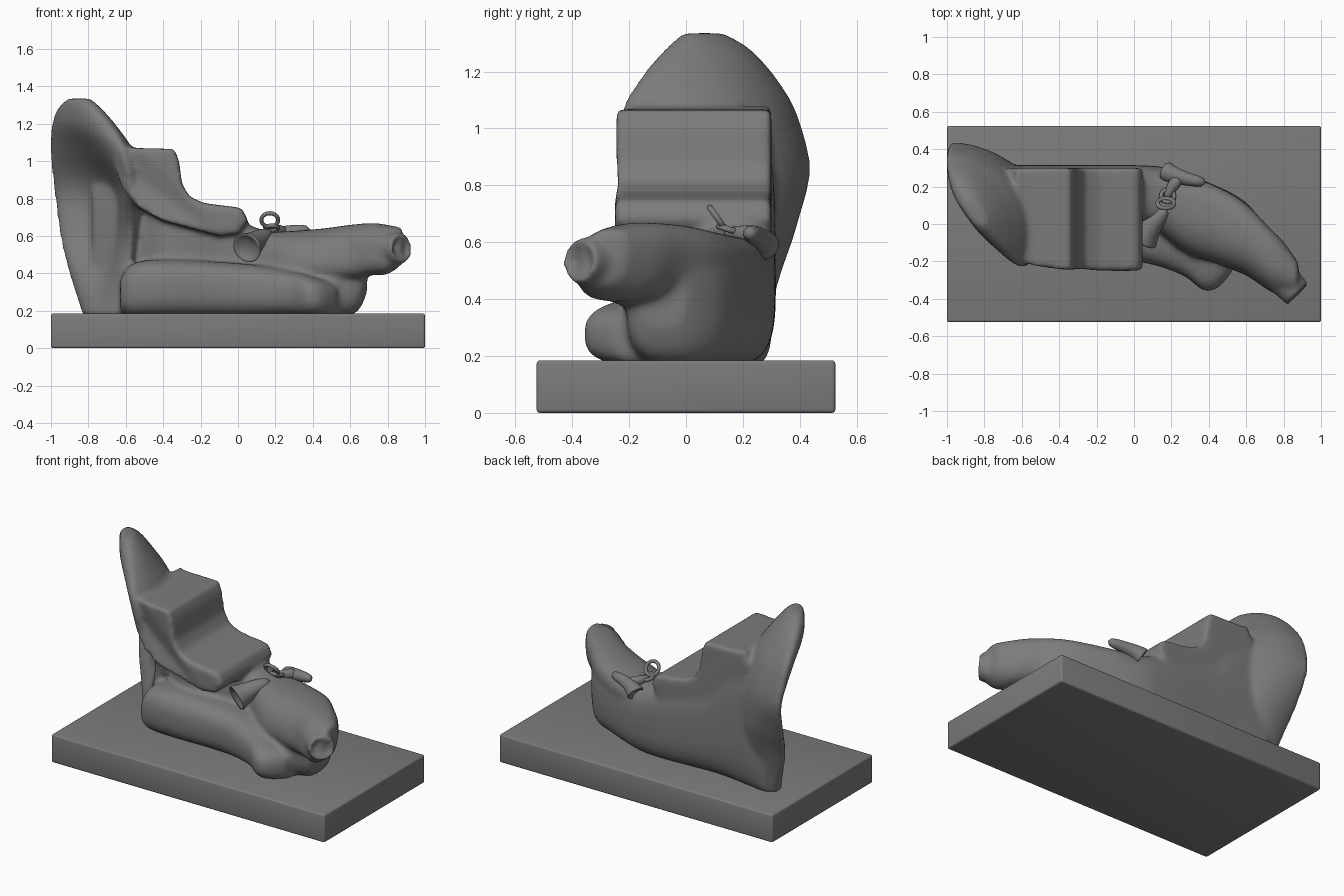
import bpy, bmesh, math
from mathutils import Vector

cube = bpy.data.objects.get("Cube")
if cube:
    bpy.data.objects.remove(cube)

GREY = (0.2, 0.2, 0.2, 1)
stone = bpy.data.materials.new("stone grey")
stone.use_nodes = True
stone.diffuse_color = GREY
stone.node_tree.nodes["Principled BSDF"].inputs["Base Color"].default_value = GREY


def make_object(name, bm):
    bmesh.ops.recalc_face_normals(bm, faces=bm.faces)
    mesh = bpy.data.meshes.new(name)
    bm.to_mesh(mesh)
    bm.free()
    mesh.materials.append(stone)
    for p in mesh.polygons:
        p.use_smooth = True
    obj = bpy.data.objects.new(name, mesh)
    bpy.context.collection.objects.link(obj)
    return obj


def flow(stations, steps=5):
    """Add smoothly interpolated stations between the given ones."""
    out = []
    last = len(stations) - 1
    for k in range(last):
        quad = [stations[min(max(k + d, 0), last)] for d in (-1, 0, 1, 2)]
        for s in range(steps):
            t = s / steps
            out.append([b + t / 2 * (c - a + t * (2 * a - 5 * b + 4 * c - d + t * (3 * (b - c) + d - a)))
                        for a, b, c, d in zip(*quad)])
    return out + [stations[-1]]


def loft(bm, rings, closed=False):
    """Bridge equal rings of points; cap the ends or close the loop."""
    vs = [[bm.verts.new(p) for p in r] for r in rings]
    n = len(vs[0])
    pairs = list(zip(vs, vs[1:]))
    if closed:
        pairs.append((vs[-1], vs[0]))
    for a, b in pairs:
        for i in range(n):
            j = (i + 1) % n
            bm.faces.new((a[i], a[j], b[j], b[i]))
    if not closed:
        bm.faces.new(vs[0])
        bm.faces.new(vs[-1])


def swell(bm, stations, power=3.0, lean=0.0, n=28):
    """Loft rounded sections along x: (x, y_min, y_max, z_min, z_max)."""
    rings = []
    for x, y0, y1, z0, z1 in flow(stations):
        ring = []
        for i in range(n):
            a = math.tau * i / n
            c, s = math.cos(a), math.sin(a)
            u = math.copysign(abs(c) ** (2 / power), c)
            v = math.copysign(abs(s) ** (2 / power), s)
            ring.append((x, (y0 + y1 + (u + lean * v) * (y1 - y0)) / 2, (z0 + z1 + v * (z1 - z0)) / 2))
        rings.append(ring)
    loft(bm, rings)


def horn(bm, points, cup=0.0, n=20):
    """Tapered tube through (x, y, z, radius); the first end may be hollowed."""
    path = [(Vector(p[:3]), p[3]) for p in points]
    rings = []
    for k, (p, r) in enumerate(path):
        t = (path[min(k + 1, len(path) - 1)][0] - path[max(k - 1, 0)][0]).normalized()
        side = t.cross(Vector((0, 0, 1))).normalized()
        up = side.cross(t)

        def ring(centre, radius):
            return [centre + radius * (math.cos(a) * side + math.sin(a) * up)
                    for a in (math.tau * i / n for i in range(n))]
        if k == 0 and cup:
            rings += [ring(p + t * cup, r * 0.5), ring(p, r * 0.82)]
        rings.append(ring(p, r))
    loft(bm, rings)


# Plinth
bm = bmesh.new()
bmesh.ops.create_cube(bm, size=1)
for v in bm.verts:
    v.co = Vector((v.co.x * 2, v.co.y * 1.05, (v.co.z + 0.5) * 0.185))
plinth = make_object("plinth", bm)
bev = plinth.modifiers.new("edge", "BEVEL")
bev.width, bev.segments = 0.012, 3

# Sculpted body, gathered from overlapping masses and fused
bm = bmesh.new()

# stepped block, its front left corner swept back into the fin
profile = [(-0.62, 0.86), (-0.67, 1.0), (-0.63, 1.08), (-0.55, 1.07), (-0.34, 1.065), (-0.315, 1.0),
           (-0.3, 0.88), (-0.26, 0.81), (-0.18, 0.775), (0.02, 0.75), (0.055, 0.68),
           (0.0, 0.61), (-0.1, 0.6), (-0.4, 0.68), (-0.53, 0.75)]
loft(bm, [[(x, y + sweep * max(0, -0.48 - x), z) for x, z in profile]
          for y, sweep in ((-0.25, 0.4), (-0.05, 0), (0.15, 0), (0.3, 0))])

# rear mass
swell(bm, [(-0.78, 0.2, 0.31, 0.17, 0.85), (-0.65, 0.12, 0.315, 0.17, 1.0),
           (-0.5, 0.03, 0.315, 0.17, 0.98), (-0.35, -0.04, 0.315, 0.17, 0.82),
           (0.0, 0.0, 0.315, 0.17, 0.68), (0.2, -0.06, 0.295, 0.17, 0.62),
           (0.45, -0.2, 0.2, 0.17, 0.625), (0.58, -0.21, 0.13, 0.17, 0.61),
           (0.65, -0.2, 0.06, 0.21, 0.6), (0.69, -0.16, 0.0, 0.3, 0.57)])

# low front limb
swell(bm, [(-0.63, -0.12, 0.1, 0.2, 0.37), (-0.57, -0.17, 0.1, 0.17, 0.45),
           (-0.4, -0.2, 0.1, 0.17, 0.475), (0.0, -0.2, 0.1, 0.17, 0.455),
           (0.25, -0.27, 0.1, 0.17, 0.425), (0.37, -0.355, 0.0, 0.17, 0.39),
           (0.45, -0.34, 0.0, 0.17, 0.37), (0.53, -0.25, 0.0, 0.17, 0.35)], power=2.7)

# upper limb
swell(bm, [(0.03, 0.06, 0.25, 0.4, 0.62), (0.25, -0.13, 0.26, 0.35, 0.625),
           (0.45, -0.21, 0.19, 0.35, 0.64), (0.6, -0.27, 0.1, 0.36, 0.66),
           (0.72, -0.35, -0.02, 0.39, 0.67), (0.8, -0.38, -0.1, 0.395, 0.66),
           (0.88, -0.37, -0.21, 0.45, 0.645)], power=2.5, lean=0.2)
horn(bm, [(0.88, -0.38, 0.535, 0.082), (0.82, -0.32, 0.53, 0.085),
          (0.7, -0.2, 0.53, 0.11)], cup=0.05)

# hollow tall fin: (z, rear edge x y, front edge x y, hollow depth, back bulge, half thickness)
fin = [(0.17, -0.785, 0.21, -0.64, 0.03, 0.0, 0.05, 0.06),
       (0.45, -0.875, 0.26, -0.61, 0.04, 0.09, 0.1, 0.06),
       (0.65, -0.92, 0.335, -0.59, -0.01, 0.14, 0.13, 0.06),
       (0.85, -0.95, 0.39, -0.59, -0.16, 0.16, 0.16, 0.06),
       (1.05, -0.965, 0.34, -0.63, -0.18, 0.06, 0.14, 0.065),
       (1.18, -0.955, 0.265, -0.7, -0.11, 0.0, 0.08, 0.065),
       (1.28, -0.925, 0.18, -0.775, -0.03, 0.0, 0.03, 0.058),
       (1.335, -0.88, 0.1, -0.82, 0.02, 0.0, 0.0, 0.04)]
rings = []
STEPS = 14
for z, ax, ay, bx, by, hollow, bulge, w in flow(fin):
    a, b = Vector((ax, ay, z)), Vector((bx, by, z))
    along = (b - a).normalized()
    out = Vector((-along.y, along.x, 0))
    front, back = [], []
    for i in range(STEPS + 1):
        t = i / STEPS
        s = 2 * t - 1
        mid = a.lerp(b, t) + along * s * w * 0.8 * abs(s)
        h = w * max(0.06, 1 - s ** 4) ** 0.5
        front.append(mid + out * (hollow * (1 - s * s) ** 1.5 - h))
        back.append(mid + out * (bulge * (1 - s * s) + h))
    rings.append(front + back[::-1])
loft(bm, rings)

body = make_object("sculpted_body", bm)
fuse = body.modifiers.new("fuse", "REMESH")
fuse.mode, fuse.voxel_size, fuse.use_smooth_shade = "VOXEL", 0.014, True
soft = body.modifiers.new("soften", "SMOOTH")
soft.factor, soft.iterations = 0.5, 14

# Flared horns resting on the body
horns = {
    "front_horn": ([(0.045, -0.085, 0.535, 0.09), (0.065, -0.05, 0.55, 0.068),
                    (0.11, 0.01, 0.585, 0.05), (0.18, 0.09, 0.62, 0.03)], 0.03),
    "back_horn": ([(0.17, 0.28, 0.58, 0.058), (0.205, 0.265, 0.605, 0.045),
                   (0.28, 0.24, 0.625, 0.035), (0.39, 0.22, 0.635, 0.028)], 0.02),
    "horn_link": ([(0.25, 0.255, 0.62, 0.04), (0.2, 0.2, 0.63, 0.03),
                   (0.17, 0.13, 0.635, 0.018)], 0),
}
for name, (points, cup) in horns.items():
    bm = bmesh.new()
    horn(bm, points, cup)
    sub = make_object(name, bm).modifiers.new("round", "SUBSURF")
    sub.levels = sub.render_levels = 1

# Linked rings
for name, centre, radius, tilt in (("upper_ring", (0.17, 0.11, 0.685), 0.045, 0.95),
                                   ("lower_ring", (0.18, 0.15, 0.645), 0.035, 0.3)):
    bm = bmesh.new()
    across, rise = Vector((1, 0, 0)), Vector((0, -math.cos(tilt), math.sin(tilt)))
    normal = across.cross(rise)
    rings = []
    for i in range(28):
        a = math.tau * i / 28
        d = across * math.cos(a) + rise * math.sin(a)
        rings.append([Vector(centre) + d * (radius + 0.011 * math.cos(b)) + normal * 0.011 * math.sin(b)
                      for b in (math.tau * j / 10 for j in range(10))])
    loft(bm, rings, closed=True)
    make_object(name, bm)
